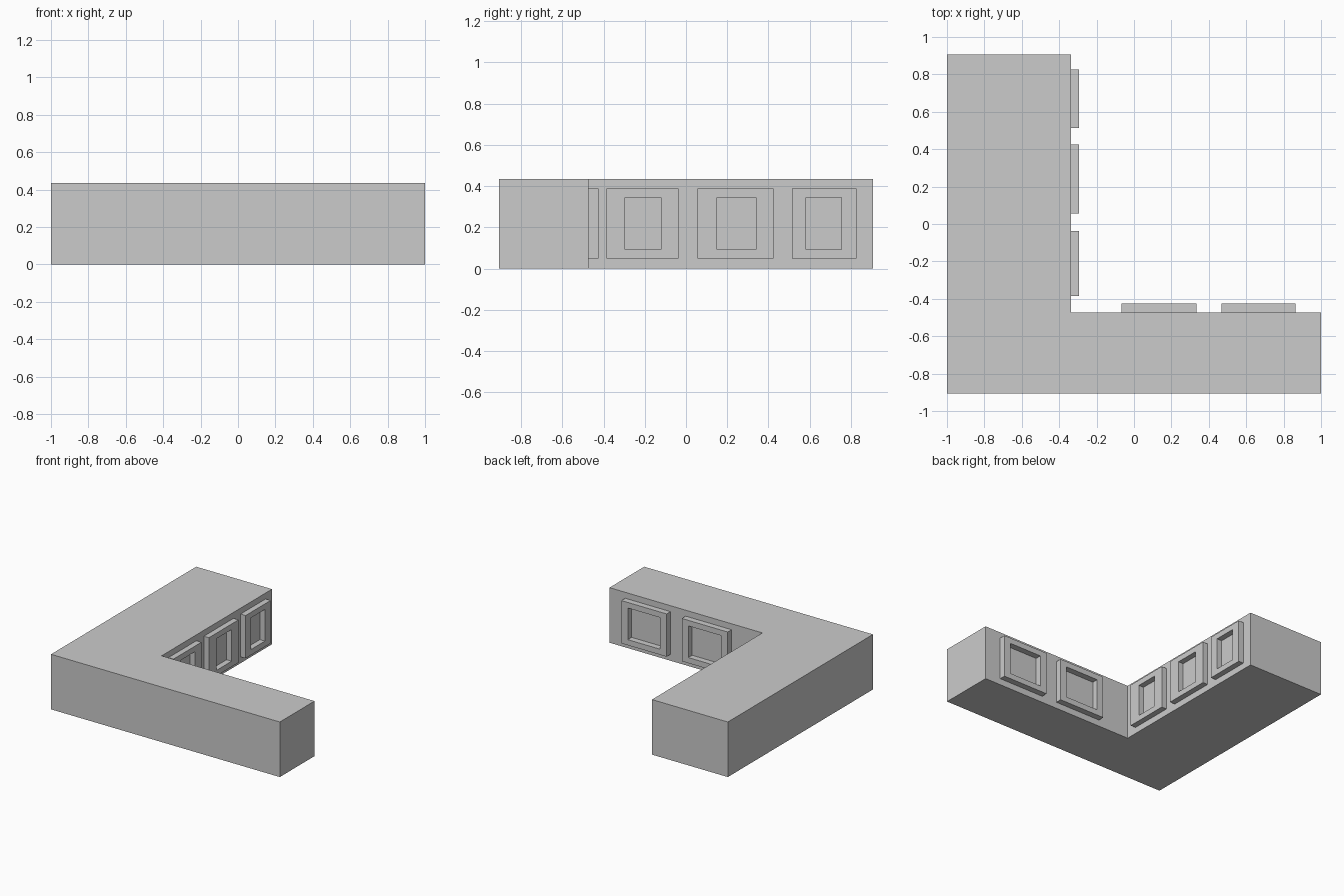
import bpy, bmesh
from mathutils import Vector

if "Cube" in bpy.data.objects:
    bpy.data.objects.remove(bpy.data.objects["Cube"])

H = 0.435              # cabinet height
WX, WY = -0.337, -0.473  # inner faces of the two arms
Z0, Z1 = 0.05, 0.388     # frame outer heights
H0, H1 = 0.094, 0.344    # frame opening heights


def new_object(name, bm):
    bmesh.ops.recalc_face_normals(bm, faces=bm.faces)
    mesh = bpy.data.meshes.new(name)
    bm.to_mesh(mesh)
    bm.free()
    obj = bpy.data.objects.new(name, mesh)
    bpy.context.collection.objects.link(obj)
    return obj


def extrude(name, outline, height):
    bm = bmesh.new()
    face = bm.faces.new([bm.verts.new((x, y, 0)) for x, y in outline])
    top = bmesh.ops.extrude_face_region(bm, geom=[face])["geom"]
    verts = [v for v in top if isinstance(v, bmesh.types.BMVert)]
    bmesh.ops.translate(bm, verts=verts, vec=(0, 0, height))
    return new_object(name, bm)


def door_frame(name, a0, a1, h0, h1, place, depth):
    """Rectangular ring; place(a, d, z) maps along/out/up to world space."""
    bm = bmesh.new()

    def loop(l, r, b, t, d):
        return [bm.verts.new(place(a, d, z)) for a, z in ((l, b), (r, b), (r, t), (l, t))]

    loops = [loop(a0, a1, Z0, Z1, 0), loop(a0, a1, Z0, Z1, depth),
             loop(h0, h1, H0, H1, depth), loop(h0, h1, H0, H1, 0)]
    for i in range(4):
        p, q = loops[i], loops[(i + 1) % 4]
        for j in range(4):
            k = (j + 1) % 4
            bm.faces.new((p[j], p[k], q[k], q[j]))
    return new_object(name, bm)


# L-shaped cabinet body
extrude("cabinet_body", [(-1, -0.906), (1, -0.906), (1, WY), (WX, WY), (WX, 0.906), (-1, 0.906)], H)

# Three door frames on the long arm, facing +x
for i, (a0, a1, h0, h1) in enumerate([(-0.386, -0.037, -0.295, -0.121),
                                      (0.055, 0.425, 0.15, 0.339),
                                      (0.514, 0.826, 0.582, 0.755)]):
    door_frame(f"side_door_frame_{i + 1}", a0, a1, h0, h1,
               lambda a, d, z: Vector((WX + d, a, z)), 0.044)

# Two door frames on the front arm, facing +y
for i, (a0, a1) in enumerate([(-0.067, 0.334), (0.467, 0.863)]):
    door_frame(f"front_door_frame_{i + 1}", a0, a1, a0 + 0.057, a1 - 0.057,
               lambda a, d, z: Vector((a, WY + d, z)), 0.048)
